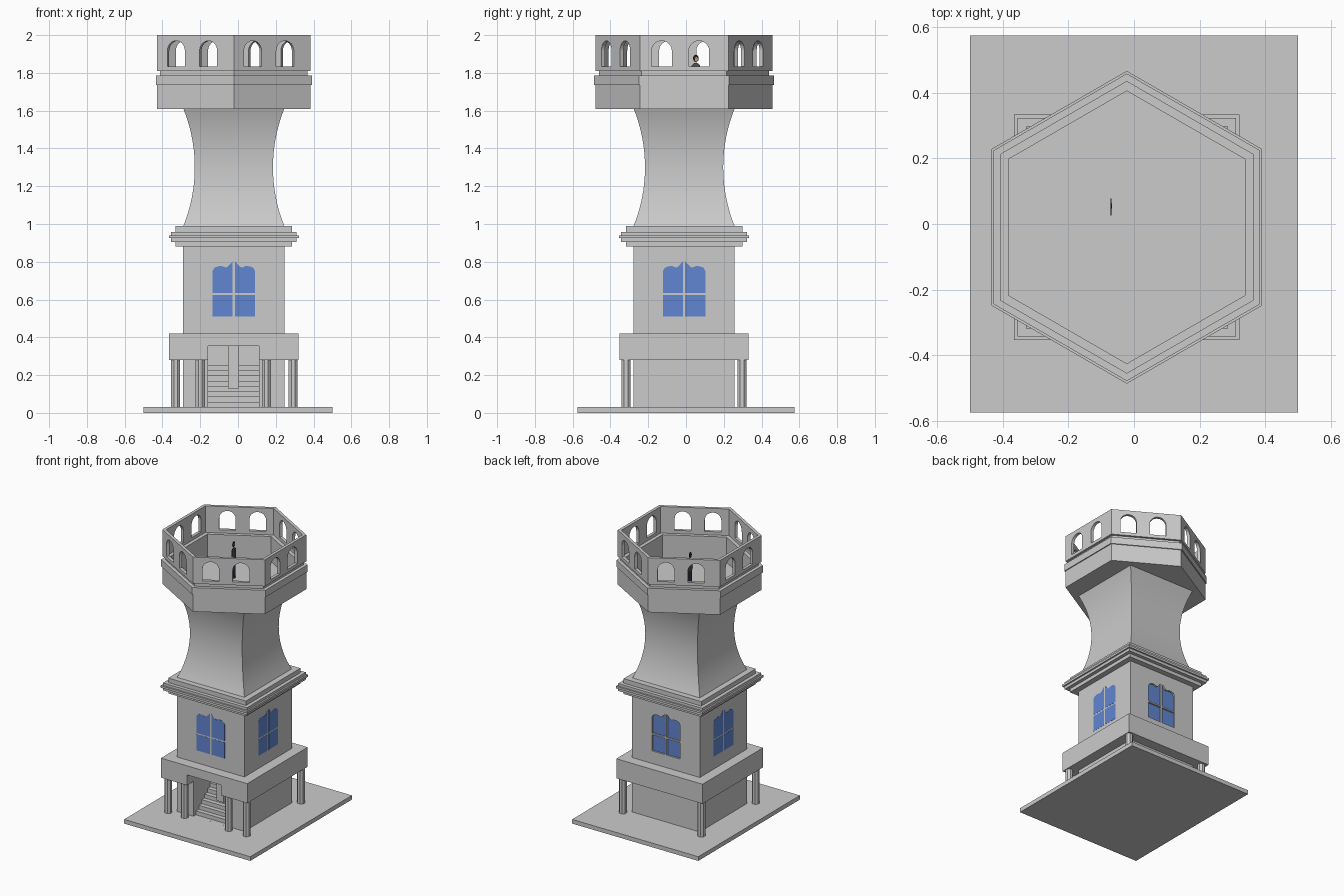
import bpy, bmesh, math
from mathutils import Matrix, Vector

if "Cube" in bpy.data.objects:
    bpy.data.objects.remove(bpy.data.objects["Cube"])

C = Vector((-0.022, -0.01, 0))  # tower axis


def finish(name, bm, color=None):
    bmesh.ops.recalc_face_normals(bm, faces=bm.faces)
    me = bpy.data.meshes.new(name)
    bm.to_mesh(me)
    bm.free()
    ob = bpy.data.objects.new(name, me)
    bpy.context.collection.objects.link(ob)
    if color:
        mat = bpy.data.materials.get(color[0]) or bpy.data.materials.new(color[0])
        mat.diffuse_color = color[1]
        mat.use_nodes = True
        mat.node_tree.nodes["Principled BSDF"].inputs["Base Color"].default_value = mat.diffuse_color
        me.materials.append(mat)
    return ob


def box(name, x0, x1, y0, y1, z0, z1):
    bm = bmesh.new()
    bmesh.ops.create_cube(bm, size=1)
    for v in bm.verts:
        v.co = ((x0, x1)[v.co.x > 0], (y0, y1)[v.co.y > 0], (z0, z1)[v.co.z > 0])
    return finish(name, bm)


def loft(name, n, profile, center=C):
    """Stack of n-sided rings from (apothem, z) pairs, capped at both ends."""
    bm = bmesh.new()
    rings = []
    for a, z in profile:
        r = a / math.cos(math.pi / n)
        rings.append([bm.verts.new((center.x + r * math.cos((k + .5) * math.tau / n),
                                    center.y + r * math.sin((k + .5) * math.tau / n), z))
                      for k in range(n)])
    for p, q in zip(rings, rings[1:]):
        for k in range(n):
            bm.faces.new((p[k], p[(k + 1) % n], q[(k + 1) % n], q[k]))
    bm.faces.new(rings[0])
    bm.faces.new(rings[-1])
    return finish(name, bm)


def side_matrix(angle, dist):
    """Local x runs along a wall, y is up, z points outward."""
    c, s = math.cos(angle), math.sin(angle)
    p = C + Vector((c, s, 0)) * dist
    return Matrix(((-s, 0, c, p.x), (c, 0, s, p.y), (0, 1, 0, 0), (0, 0, 0, 1)))


def prism(name, pts, mat, depth, color=None):
    bm = bmesh.new()
    f = bm.faces.new([bm.verts.new((u, v, 0)) for u, v in pts])
    ext = bmesh.ops.extrude_face_region(bm, geom=[f])
    for v in ext["geom"]:
        if isinstance(v, bmesh.types.BMVert):
            v.co.z += depth
    bm.transform(mat)
    return finish(name, bm, color)


def cut(ob, cutter):
    m = ob.modifiers.new("cut", "BOOLEAN")
    m.operation, m.solver, m.object = "DIFFERENCE", "EXACT", cutter
    bpy.context.view_layer.objects.active = ob
    with bpy.context.temp_override(object=ob, active_object=ob):
        bpy.ops.object.modifier_apply(modifier=m.name)
    bpy.data.objects.remove(cutter)


def rect(u0, u1, v0, v1):
    return [(u0, v0), (u1, v0), (u1, v1), (u0, v1)]


# Ground plate
box("base_plate", -.5, .5, -.575, .575, 0, .03)

# Lower body and porch slab, with the stair opening cut in
body = loft("lower_body", 4, [(.268, .03), (.268, .88)])
slab = loft("porch_slab", 4, [(.342, .28), (.342, .42)])
for part in (body, slab):
    cut(part, box("opening_cutter", -.158, .112, -.5, .06, .0301, .355))

# Stairs and centre post inside the opening
for i in range(8):
    box("stair_step", -.158, .112, -.25 + i * .032, .06, .03 + i * .028, .058 + i * .028)
box("stair_post", -.052, .005, -.17, -.13, .13, .355)

# Porch columns: four corners and two flanking the stairs
for x, y in ((-.33, -.318), (-.2, -.318), (.15, -.318), (.292, -.318),
             (-.33, .297), (.292, .297)):
    loft("porch_column", 8, [(.024, 0), (.024, .28)], Vector((x, y, 0)))

# Four-pane windows on every side; the back one is set into the wall
glass = ("window_blue", (.12, .24, .65, 1))
upper = [(.006, .635), (.112, .635), (.112, .752), (.103, .768), (.085, .776),
         (.062, .777), (.045, .77), (.034, .772), (.022, .785), (.006, .803)]
lower = rect(.006, .112, .51, .625)
for k in range(4):
    ang = k * math.pi / 2
    back = k == 1
    for pane in (upper, lower):
        for sgn in (1, -1):
            pts = [(u * sgn, v) for u, v in pane]
            if back:
                cut(body, prism("pane_cutter", pts, side_matrix(ang, .254), .03))
            prism("window_pane", pts, side_matrix(ang, .253 if back else .266),
                  .003, glass)

# Stepped cornice
loft("cornice", 4, [(.308, .88), (.308, .905), (.333, .905), (.333, .925), (.344, .925),
                    (.344, .94), (.333, .94), (.333, .958), (.308, .958), (.308, .99)])

# Concave square neck
h, sag = .31, .06
R = (h * h + sag * sag) / (2 * sag)
neck_prof = []
for i in range(21):
    t = -h + 2 * h * i / 20
    neck_prof.append((.207 + R - math.sqrt(R * R - t * t), 1.30 + t))
neck = loft("curved_neck", 4, neck_prof)
bpy.ops.object.select_all(action="DESELECT")
neck.select_set(True)
bpy.context.view_layer.objects.active = neck
bpy.ops.object.shade_smooth_by_angle(angle=math.radians(30))

# Hexagonal lookout with parapet and floor
top = loft("hex_lookout", 6, [(.406, 1.61), (.406, 1.735), (.413, 1.735), (.413, 1.785),
                              (.39, 1.785), (.39, 1.81), (.406, 1.81), (.406, 2.0),
                              (.385, 2.0), (.385, 1.81), (.36, 1.81), (.36, 1.63)])

# Two arched openings per parapet face
side = 2 * .406 * math.tan(math.pi / 6)
for k in range(6):
    for frac in (.247, .668):
        u, r = (frac - .5) * side, .054
        arch = [(u - r, 1.833), (u + r, 1.833)]
        arch += [(u + r * math.cos(a * math.pi / 12), 1.916 + r * math.sin(a * math.pi / 12))
                 for a in range(13)]
        cut(top, prism("arch_cutter", arch, side_matrix(k * math.pi / 3, .372), .05))

# Floor hatch made of two leaves
box("hatch_leaf", -.065, .02, -.072, -.007, 1.63, 1.634)
box("hatch_leaf", -.065, .02, -.004, .055, 1.63, 1.634)

# Flat cut-out visitor standing by the hatch
fig = side_matrix(0, -.05)
o = .062


def card(name, pts, color):
    prism(name, [(u + o, v) for u, v in pts], fig, .003, color)


jeans = ("denim", (.03, .05, .09, 1))
shirt = ("shirt_grey", (.08, .08, .08, 1))
card("visitor_legs", [(-.016, 1.63), (-.003, 1.63), (0, 1.72), (.003, 1.63), (.016, 1.63),
                      (.018, 1.76), (-.018, 1.76)], jeans)
card("visitor_torso", [(-.018, 1.76), (.018, 1.76), (.026, 1.78), (.022, 1.84), (.008, 1.853),
                       (-.008, 1.853), (-.022, 1.84), (-.026, 1.78)], shirt)


def oval(cu, cv, ru, rv):
    return [(cu + ru * math.cos(a * math.tau / 12), cv + rv * math.sin(a * math.tau / 12))
            for a in range(12)]


card("visitor_hair", oval(0, 1.877, .015, .02), ("hair_dark", (.02, .015, .01, 1)))
prism("visitor_face", [(u + o, v) for u, v in oval(.003, 1.872, .008, .013)],
      side_matrix(0, -.048), .003, ("skin", (.5, .3, .2, 1)))
